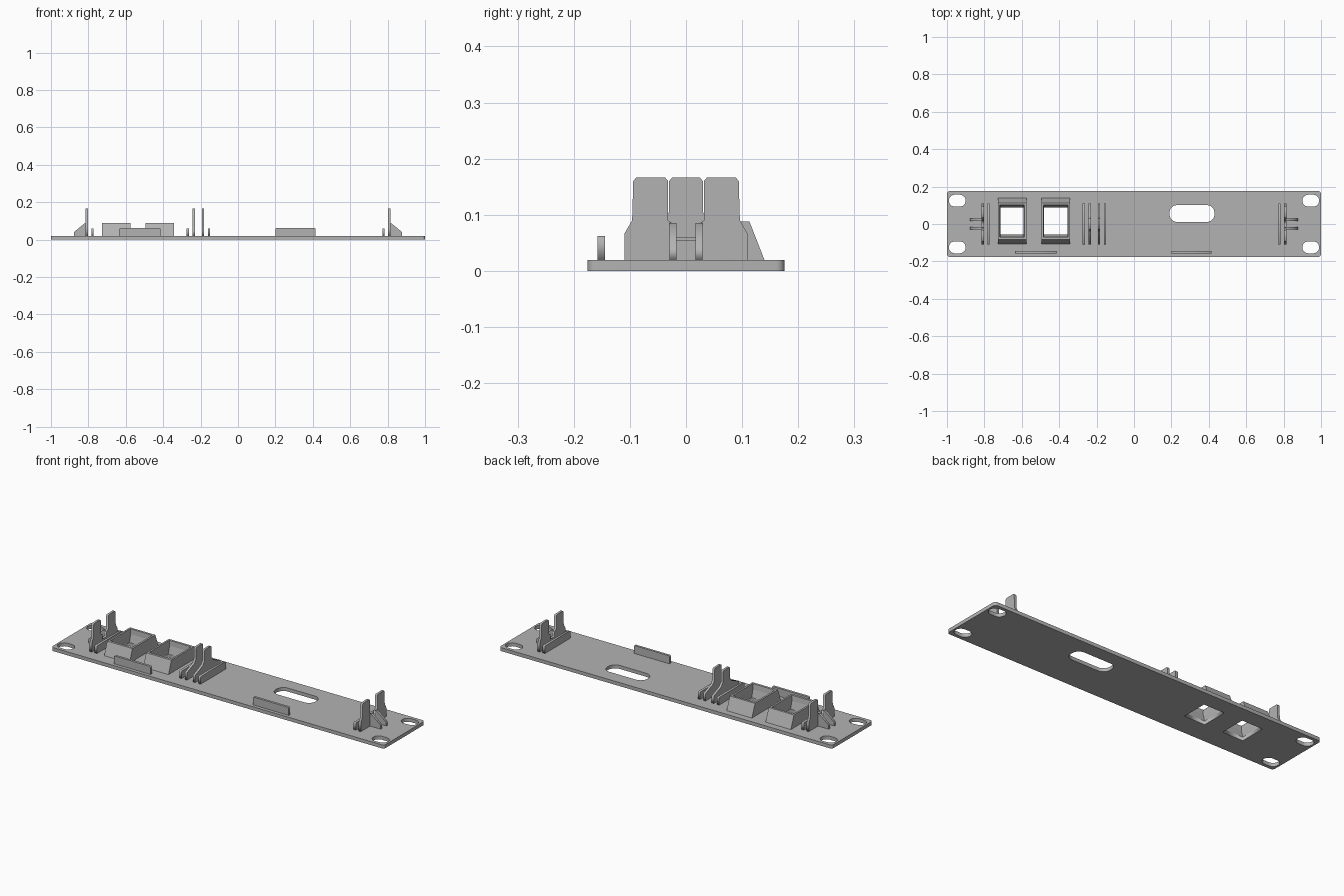
import bpy, bmesh, math
from mathutils import Matrix

cube = bpy.data.objects.get("Cube")
if cube:
    bpy.data.objects.remove(cube)

grey = bpy.data.materials.new("light grey plastic")
grey.use_nodes = True
colour = (0.45, 0.45, 0.45, 1)
grey.diffuse_color = colour
grey.node_tree.nodes["Principled BSDF"].inputs["Base Color"].default_value = colour

T = 0.019      # panel thickness
W = 0.013      # thin wall thickness


def add_object(name, mesh):
    obj = bpy.data.objects.new(name, mesh)
    bpy.context.collection.objects.link(obj)
    mesh.materials.clear()
    mesh.materials.append(grey)
    return obj


def rounded_rect(cx, cy, w, h, r, steps=6):
    pts = []
    for i, (sx, sy) in enumerate([(1, 1), (-1, 1), (-1, -1), (1, -1)]):
        for k in range(steps + 1):
            a = (i + k / steps) * math.pi / 2
            pts.append((cx + sx * (w / 2 - r) + r * math.cos(a),
                        cy + sy * (h / 2 - r) + r * math.sin(a)))
    return pts


def extrude_outline(name, loops, depth, matrix):
    """Fill closed 2D loops (inner ones become holes), centred in depth."""
    curve = bpy.data.curves.new(name, "CURVE")
    curve.dimensions = "2D"
    curve.fill_mode = "BOTH"
    curve.extrude = depth / 2
    for loop in loops:
        spline = curve.splines.new("POLY")
        spline.points.add(len(loop) - 1)
        for p, (x, y) in zip(spline.points, loop):
            p.co = (x, y, 0, 1)
        spline.use_cyclic_u = True
    temp = bpy.data.objects.new(name + "_temp", curve)
    bpy.context.collection.objects.link(temp)
    dg = bpy.context.evaluated_depsgraph_get()
    mesh = bpy.data.meshes.new_from_object(temp.evaluated_get(dg))
    bpy.data.objects.remove(temp)
    bm = bmesh.new()
    bm.from_mesh(mesh)
    bmesh.ops.remove_doubles(bm, verts=bm.verts, dist=1e-5)
    bmesh.ops.transform(bm, matrix=matrix, verts=bm.verts)
    bmesh.ops.recalc_face_normals(bm, faces=bm.faces)
    bm.to_mesh(mesh)
    bm.free()
    return add_object(name, mesh)


def plate_x(name, profile, x):
    """Thin plate across the panel; profile is in (y, z)."""
    m = Matrix(((0, 0, 1, x), (1, 0, 0, 0), (0, 1, 0, 0), (0, 0, 0, 1)))
    return extrude_outline(name, [profile], W, m)


def plate_y(name, profile, y):
    """Thin plate along the panel; profile is in (x, z)."""
    m = Matrix(((1, 0, 0, 0), (0, 0, -1, y), (0, 1, 0, 0), (0, 0, 0, 1)))
    return extrude_outline(name, [profile], W, m)


def mirrored(half):
    return half + [(-a, b) for a, b in reversed(half)]


def wall(a0, a1, top, c=0.004):
    return [(a0, T), (a1, T), (a1, top - c), (a1 - c, top), (a0 + c, top), (a0, top - c)]


# Front panel with mounting holes, cable slot and socket openings
sockets = [-0.652, -0.418]
holes = [rounded_rect(sx * 0.945, sy * 0.125, 0.09, 0.064, 0.0319)
         for sx in (-1, 1) for sy in (-1, 1)]
holes.append(rounded_rect(0.31, 0.056, 0.24, 0.09, 0.04))
open_y0, open_y1, open_w = -0.055, 0.088, 0.062
for x in sockets:
    holes.append([(x - open_w, open_y0), (x + open_w, open_y0),
                  (x + open_w, open_y1), (x - open_w, open_y1)])
extrude_outline("panel", [rounded_rect(0, 0, 2, 0.351, 0.015)] + holes, T,
                Matrix.Translation((0, 0, T / 2)))


# Socket housings: sloped shells around each opening
def socket_housing(name, x):
    rings = [(0.076, -0.108, 0.14, T), (0.076, -0.083, 0.113, 0.088),
             (0.066, -0.07, 0.101, 0.088), (0.062, -0.066, 0.099, 0.06),
             (open_w, open_y0, open_y1, T)]
    bm = bmesh.new()
    loops = [[bm.verts.new((x + s * w, y, z)) for s, y in
              ((-1, y0), (1, y0), (1, y1), (-1, y1))] for w, y0, y1, z in rings]
    loops.append(loops[0])
    for a, b in zip(loops, loops[1:]):
        for i in range(4):
            j = (i + 1) % 4
            bm.faces.new((a[i], a[j], b[j], b[i]))
    bmesh.ops.recalc_face_normals(bm, faces=bm.faces)
    mesh = bpy.data.meshes.new(name)
    bm.to_mesh(mesh)
    bm.free()
    add_object(name, mesh)


for n, x in zip(("right", "left"), sockets):
    socket_housing("socket_housing_" + n, x)

# Guide walls along the front edge
plate_y("edge_wall_right", wall(-0.635, -0.415, 0.062), -0.151)
plate_y("edge_wall_left", wall(0.2, 0.415, 0.062), -0.151)

# End brackets: two-pronged plate, low plate and two sloped ribs
prongs = mirrored([(0.11, T), (0.11, 0.066), (0.096, 0.09), (0.094, 0.16),
                   (0.089, 0.166), (0.037, 0.166), (0.032, 0.16),
                   (0.032, 0.09), (0.017, 0.08), (0.017, 0.055)])
# the outline starts at one foot and ends at the other
low = wall(-0.109, 0.109, 0.06)
for s, side in ((-1, "right"), (1, "left")):
    plate_x("end_prong_plate_" + side, prongs, s * 0.808)
    plate_x("end_low_plate_" + side, low, s * 0.778)
    rib = [(s * a, z) for a, z in ((0.81, T), (0.878, T), (0.878, 0.04),
                                   (0.822, 0.085), (0.81, 0.085))]
    for t, end in ((-1, "front"), (1, "back")):
        plate_y("end_rib_%s_%s" % (side, end), rib, t * 0.023)

# Middle bracket: two plates with a central prong between two low plates
tongue = mirrored([(0.109, T), (0.109, 0.058), (0.045, 0.085), (0.03, 0.105),
                   (0.03, 0.16), (0.025, 0.166)])
for s, side in ((-1, "right"), (1, "left")):
    plate_x("middle_prong_plate_" + side, tongue, -0.212 + s * 0.025)
    plate_x("middle_low_plate_" + side, low, -0.212 + s * 0.057)
